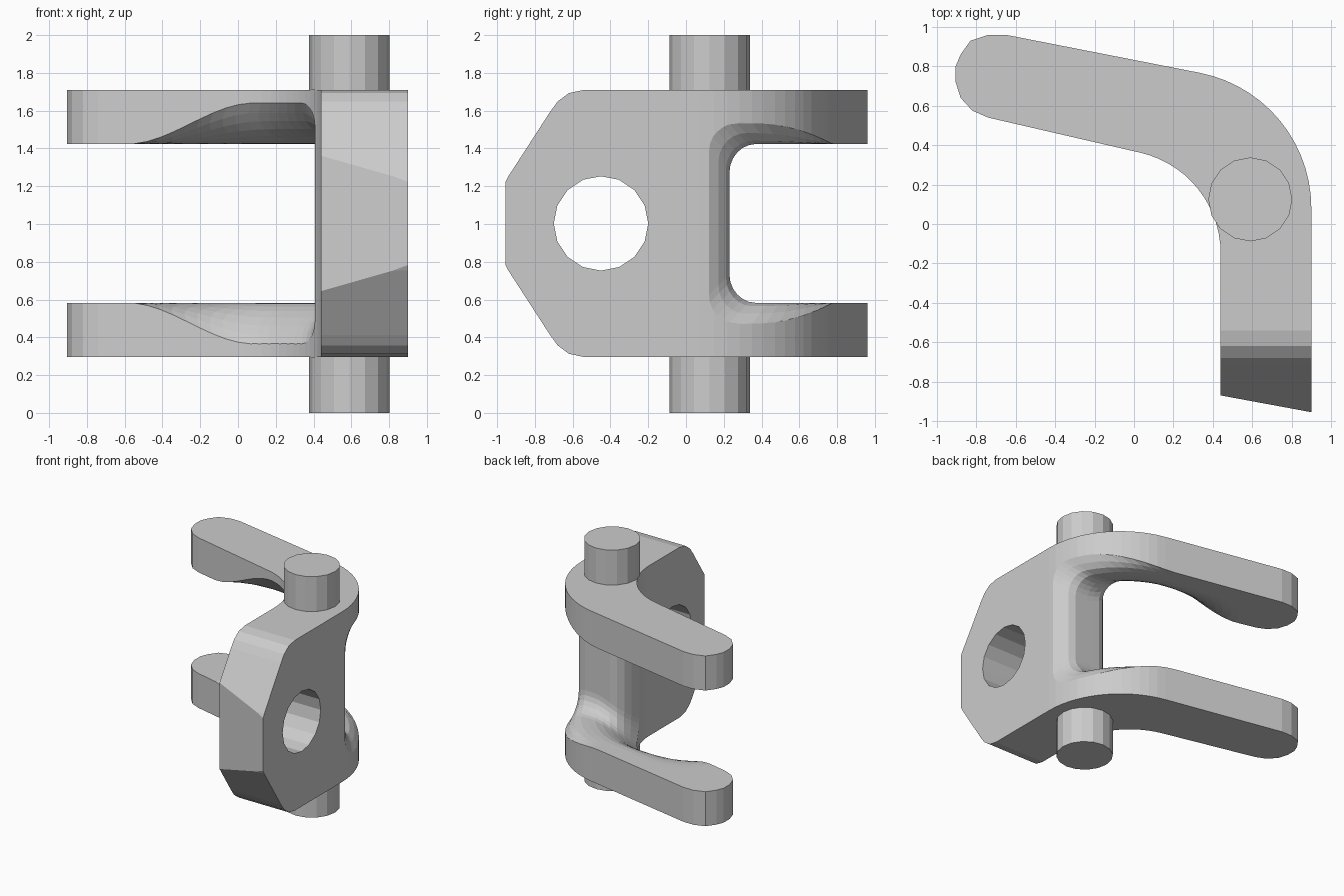
import bpy
from math import sin, cos, asin, radians, pi
from mathutils import Vector

if "Cube" in bpy.data.objects:
    bpy.data.objects.remove(bpy.data.objects["Cube"])

MID, LOW, HIGH = 1.003, 0.297, 1.71
OUTER = (0.2, 0.08, 0.7, radians(79))       # centre x, centre y, radius, turn
INNER = (-0.085, -0.15, 0.525, radians(77))


def make(name, verts, faces):
    mesh = bpy.data.meshes.new(name)
    mesh.from_pydata(verts, [], faces)
    mesh.update()
    ob = bpy.data.objects.new(name, mesh)
    bpy.context.collection.objects.link(ob)
    bpy.context.view_layer.objects.active = ob
    bpy.ops.object.select_all(action='DESELECT')
    ob.select_set(True)
    bpy.ops.object.mode_set(mode='EDIT')
    bpy.ops.mesh.select_all(action='SELECT')
    bpy.ops.mesh.normals_make_consistent(inside=False)
    bpy.ops.object.mode_set(mode='OBJECT')
    return ob


def prism(name, outline, low, high, axis):
    """Extrude an outline along z, or along x when it is given as (y, z)."""
    def place(p, h):
        return (p[0], p[1], h) if axis == 'Z' else (h, p[0], p[1])
    n = len(outline)
    verts = [place(p, h) for h in (low, high) for p in outline]
    faces = [range(n), range(n, 2 * n)]
    faces += [(i, (i + 1) % n, n + (i + 1) % n, n + i) for i in range(n)]
    return make(name, verts, [tuple(f) for f in faces])


def boolean(target, tool, operation):
    tool.hide_render = True
    mod = target.modifiers.new("cut", 'BOOLEAN')
    mod.operation, mod.object, mod.solver = operation, tool, 'EXACT'
    bpy.context.view_layer.objects.active = target
    bpy.ops.object.modifier_apply(modifier=mod.name)
    bpy.data.objects.remove(tool)


def strip(t):
    return [a + (b - a) * t for a, b in zip(OUTER, INNER)]


def on_strip(u, t):
    """Plan point: u runs along the bend (0 to 1) and past it, t crosses it."""
    cx, cy, r, turn = strip(t)
    a = turn * min(max(u, 0), 1)
    p = Vector((cx + r * cos(a), cy + r * sin(a)))
    over = u if u < 0 else max(u - 1, 0)
    return p + Vector((-sin(a), cos(a))) * over * 0.9


def fade(u, start, end):
    k = min(max((u - start) / (end - start), 0), 1)
    return 1 - k * k * (3 - 2 * k)


# Bent plate outline, with a rounded arm tip
steps = [i / 14 for i in range(15)]
tip = [(-0.65, 0.96), (-0.74, 0.96), (-0.83, 0.93), (-0.88, 0.86), (-0.905, 0.8),
       (-0.905, 0.72), (-0.88, 0.64), (-0.82, 0.575), (-0.74, 0.54)]
outline = [(0.9, -0.955)] + [tuple(on_strip(u, 0)) for u in steps] + tip
outline += [tuple(on_strip(u, 1)) for u in reversed(steps)] + [(0.44, -0.87)]
body = prism("yoke_body", outline, LOW, HIGH, 'Z')

# Chamfered nose seen from the side
nose = [(1.2, 0.8), (-0.54, 0.707), (-0.62, 0.69), (-0.68, 0.645), (-0.72, 0.59),
        (-0.94, 0.25), (-0.96, 0.21)]
side = [(y, MID + z) for y, z in nose] + [(y, MID - z) for y, z in reversed(nose)]
boolean(body, prism("nose_cutter", side, -1.5, 1.5, 'X'), 'INTERSECT')

# Round cross hole
hole = [(-0.45 + 0.25 * cos(i * pi / 8), MID + 0.25 * sin(i * pi / 8)) for i in range(16)]
boolean(body, prism("hole_cutter", hole, 0, 1.5, 'X'), 'DIFFERENCE')

# Gap between the arms, flared toward both faces of the plate
verts, faces = [], []
rows = [-0.12, 0, 0.06, 0.13, 0.22, 0.32, 0.42, 0.52, 0.62, 0.72, 0.82, 0.91, 1, 1.1]
corner = [i * pi / 12 for i in range(7)]
for t in rows:
    cx, cy, r, turn = strip(t)
    out_k = max(0, (0.22 - t) / 0.22) ** 2
    in_k = max(0, (t - 0.35) / 0.65) ** 1.8
    end_k = max(0, (t - 0.6) / 0.4) ** 2
    start_y = 0.23 - 0.11 * out_k - 0.2 * end_k
    start = asin((start_y - cy) / r) / turn
    round_u = 0.15 / (r * turn)
    profile = [(start + round_u * (1 - sin(a)), 0.15 * (1 - cos(a))) for a in reversed(corner)]
    first = profile[-1][0]
    profile += [(first + (2.7 - first) * i / 28, 0) for i in range(1, 29)]
    upper = []
    for u, drop in profile:
        flare = 0.11 * out_k * fade(u, 0.3, 1.1) + 0.217 * in_k * fade(u, 0.95, 1.7)
        p = on_strip(u, t)
        upper.append((p.x, p.y, 0.42 + flare - drop))
    verts += [(x, y, MID + h) for x, y, h in upper]
    verts += [(x, y, MID - h) for x, y, h in reversed(upper)]
half = len(upper)
n = 2 * half
for k in range(len(rows) - 1):
    for i in range(n):
        j = (i + 1) % n
        faces.append((k * n + i, k * n + j, k * n + n + j, k * n + n + i))
for base in (0, (len(rows) - 1) * n):
    for i in range(half - 1):
        faces.append((base + i, base + i + 1, base + n - 2 - i, base + n - 1 - i))
boolean(body, make("gap_cutter", verts, faces), 'DIFFERENCE')

# Pivot pins above and below
circle = [(0.59 + 0.213 * cos(i * pi / 8), 0.125 + 0.213 * sin(i * pi / 8)) for i in range(16)]
prism("upper_pin", circle, HIGH, 2, 'Z')
prism("lower_pin", circle, 0, LOW, 'Z')
